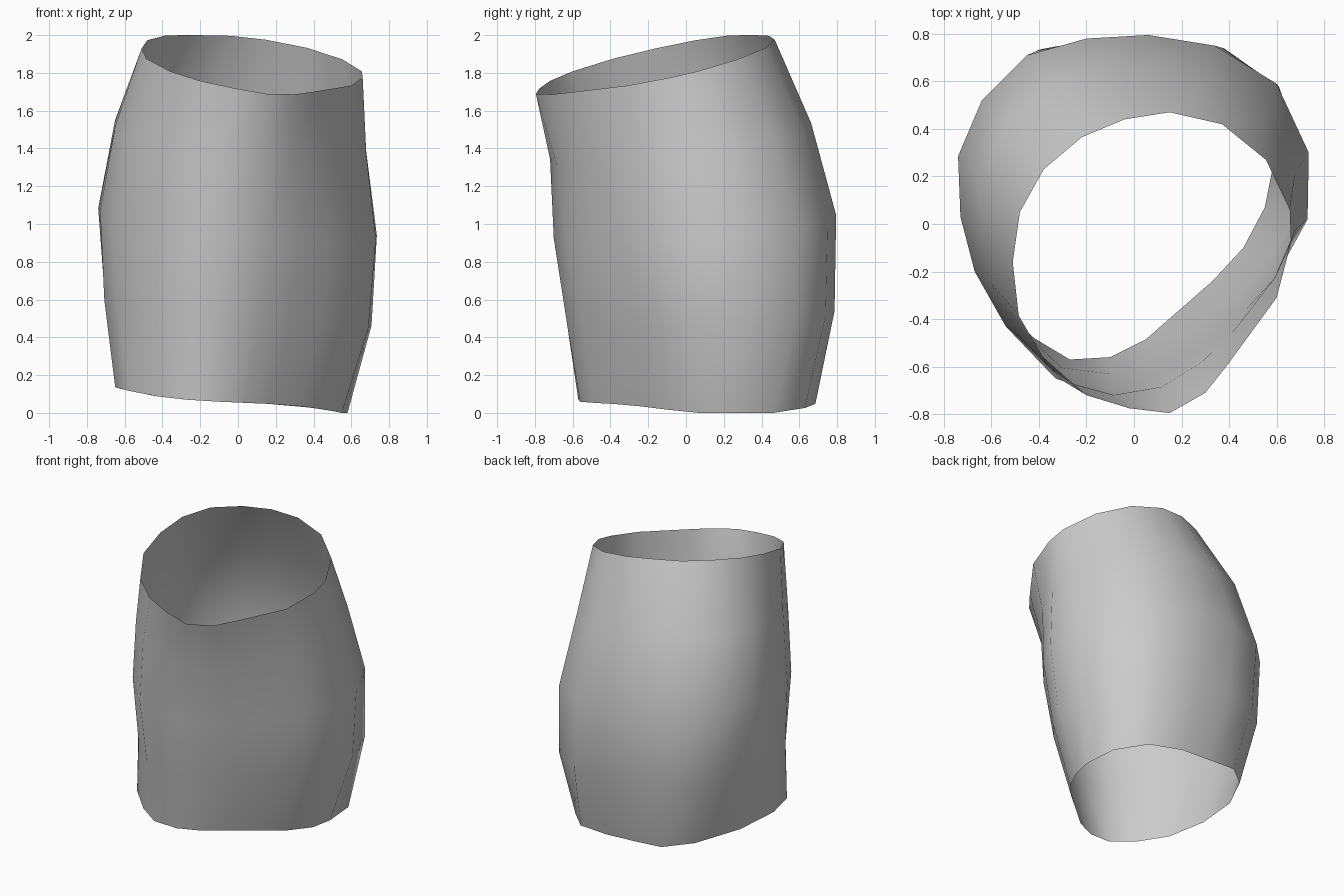
import bpy, bmesh

# Cross-sections of the open sleeve, counter-clockwise from the back (x, y)
TOP = [(.15, .47), (-.04, .44), (-.22, .365), (-.38, .23), (-.48, .05), (-.51, -.16),
       (-.485, -.385), (-.36, -.60), (-.20, -.72), (-.02, -.775), (.15, -.795), (.30, -.71),
       (.395, -.59), (.60, -.31), (.66, -.08), (.655, .06), (.555, .27), (.37, .42)]
MID = [(.06, .795), (-.20, .78), (-.45, .71), (-.64, .52), (-.74, .285), (-.73, .03),
       (-.67, -.20), (-.54, -.43), (-.33, -.65), (-.10, -.70), (.12, -.63), (.30, -.51),
       (.47, -.36), (.62, -.18), (.73, .02), (.735, .30), (.60, .59), (.34, .75)]
BOTTOM = [(.16, .685), (-.06, .685), (-.28, .68), (-.45, .54), (-.61, .25), (-.65, -.07),
          (-.575, -.33), (-.42, -.48), (-.27, -.57), (-.10, -.56), (.05, -.485), (.17, -.38),
          (.33, -.24), (.46, -.10), (.55, .07), (.58, .22), (.56, .46), (.40, .63)]


def top_z(x, y):
    # Slanted upper rim
    return min(2.0, 1.891 - .147 * x + .226 * y)


def bottom_z(x, y):
    # Gently waved lower rim
    return max(0.0, .055 - .04 * x - .2 * x ** 3)


# t, x scale, x shift, y scale, z lift for each ring from bottom to top
RINGS = [(0, 1, 0, 1, 0), (.25, 1, .02, .99, .01), (.5, 1, 0, 1, .035),
         (.75, .96, -.018, .965, .04), (1, 1, 0, 1, 0)]


def ring(bm, t, sx, dx, sy, dz):
    # Quadratic blend through the bottom, middle and top sections
    wb, wm, wt = (1 - t) * (1 - 2 * t), 4 * t * (1 - t), t * (2 * t - 1)
    verts = []
    for b, m, u in zip(BOTTOM, MID, TOP):
        x, y = (wb * b[i] + wm * m[i] + wt * u[i] for i in (0, 1))
        z = (1 - t) * bottom_z(*b) + t * top_z(*u) + dz
        verts.append(bm.verts.new((x * sx + dx, y * sy, z)))
    return verts


# Open bulging sleeve
bm = bmesh.new()
rows = [ring(bm, *r) for r in RINGS]
n = len(TOP)
for lo, hi in zip(rows, rows[1:]):
    for i in range(n):
        j = (i + 1) % n
        bm.faces.new((lo[i], lo[j], hi[j], hi[i])).smooth = True
mesh = bpy.data.meshes.new("sleeve")
bm.to_mesh(mesh)
bm.free()
bpy.context.collection.objects.link(bpy.data.objects.new("sleeve", mesh))
